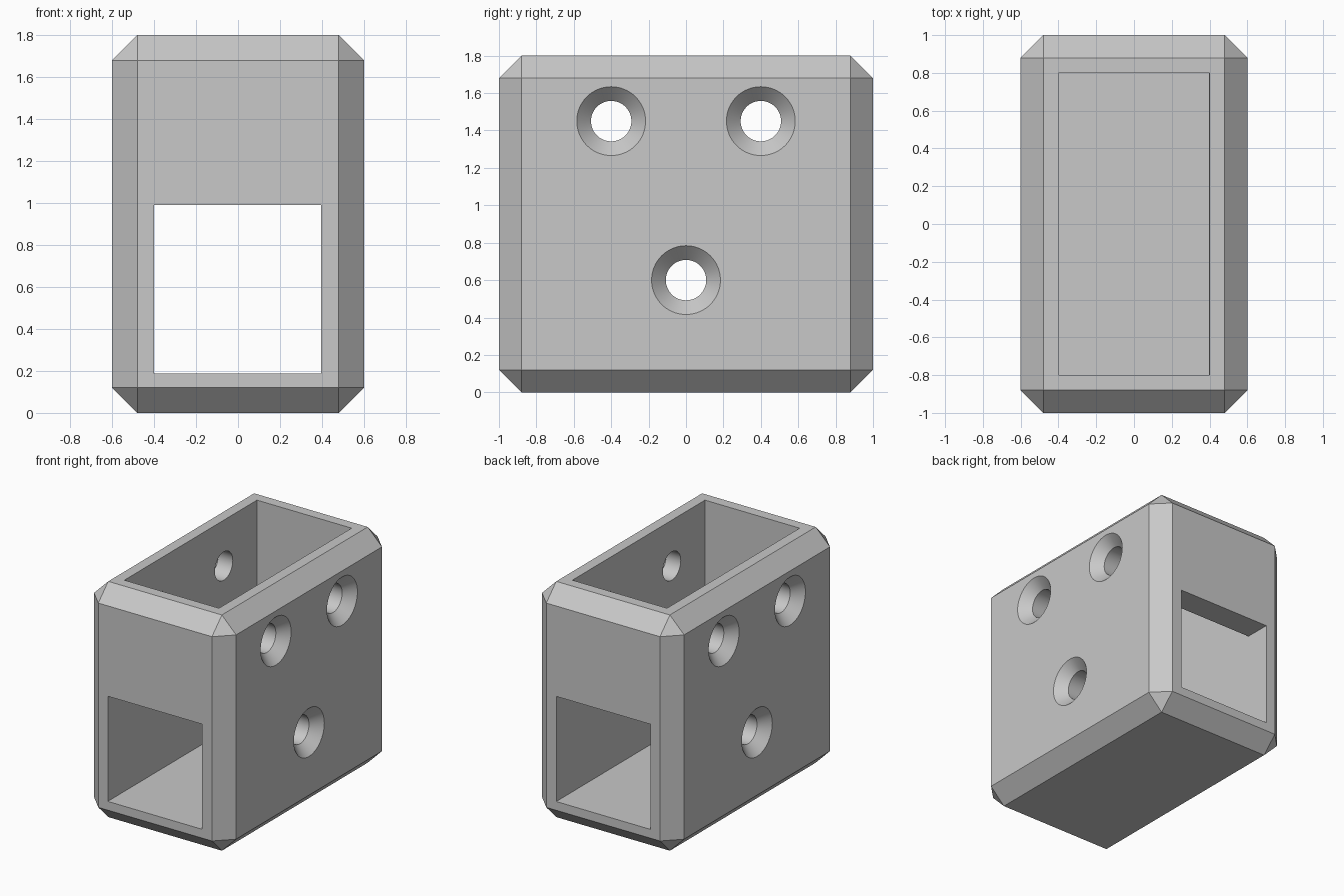
import bpy
import bmesh
from math import radians
from mathutils import Matrix, Vector

default = bpy.data.objects.get("Cube")
if default:
    bpy.data.objects.remove(default, do_unlink=True)

grey = bpy.data.materials.new("plain grey")
grey.use_nodes = True
colour = (0.58, 0.58, 0.58, 1)
grey.diffuse_color = colour
grey.node_tree.nodes["Principled BSDF"].inputs["Base Color"].default_value = colour


def finish(name, bm):
    bmesh.ops.recalc_face_normals(bm, faces=bm.faces)
    mesh = bpy.data.meshes.new(name)
    bm.to_mesh(mesh)
    bm.free()
    mesh.materials.append(grey)
    obj = bpy.data.objects.new(name, mesh)
    bpy.context.collection.objects.link(obj)
    return obj


def box(name, low, high, chamfer=0):
    low, high = Vector(low), Vector(high)
    bm = bmesh.new()
    bmesh.ops.create_cube(bm, size=1)
    for v in bm.verts:
        v.co = (low + high) / 2 + v.co * (high - low)
    if chamfer:
        bmesh.ops.bevel(bm, geom=bm.edges[:], offset=chamfer, segments=1,
                        profile=0.5, affect='EDGES')
    return finish(name, bm)


def screw_hole(name, side, y, z):
    """Countersunk hole cutter: a lathed profile of (distance, radius)."""
    profile = [(0.3, 0), (0.3, 0.108), (0.524, 0.108), (0.62, 0.204), (0.62, 0)]
    bm = bmesh.new()
    verts = [bm.verts.new((side * d, 0, r)) for d, r in profile]
    edges = [bm.edges.new(pair) for pair in zip(verts, verts[1:])]
    bmesh.ops.spin(bm, geom=verts + edges, cent=(0, 0, 0), axis=(1, 0, 0),
                   angle=radians(360), steps=64)
    bmesh.ops.remove_doubles(bm, verts=bm.verts, dist=0.0001)
    bmesh.ops.transform(bm, matrix=Matrix.Translation((0, y, z)), verts=bm.verts)
    return finish(name, bm)


# Chamfered housing
body = box("bracket_body", (-0.6, -1, 0), (0.6, 1, 1.8), 0.12)

# Lengthwise tunnel and the open pocket that drops into it
cutters = [
    box("tunnel_cutter", (-0.4, -1.2, 0.187), (0.396, 1.2, 0.99)),
    box("pocket_cutter", (-0.4, -0.8, 0.985), (0.4, 0.8, 2)),
]

# Three countersunk screw holes in each side wall
for side in (-1, 1):
    for y, z in ((-0.4, 1.45), (0.4, 1.45), (0, 0.6)):
        cutters.append(screw_hole("screw_hole_cutter", side, y, z))

# Cut all openings
bpy.ops.object.select_all(action='DESELECT')
body.select_set(True)
bpy.context.view_layer.objects.active = body
for cutter in cutters:
    cutter.hide_render = True
    mod = body.modifiers.new("cut", 'BOOLEAN')
    mod.operation = 'DIFFERENCE'
    mod.solver = 'EXACT'
    mod.object = cutter
    bpy.ops.object.modifier_apply(modifier=mod.name)
    bpy.data.objects.remove(cutter, do_unlink=True)

# Smooth hole walls, sharp edges elsewhere
bpy.ops.object.shade_smooth_by_angle(angle=radians(30))
